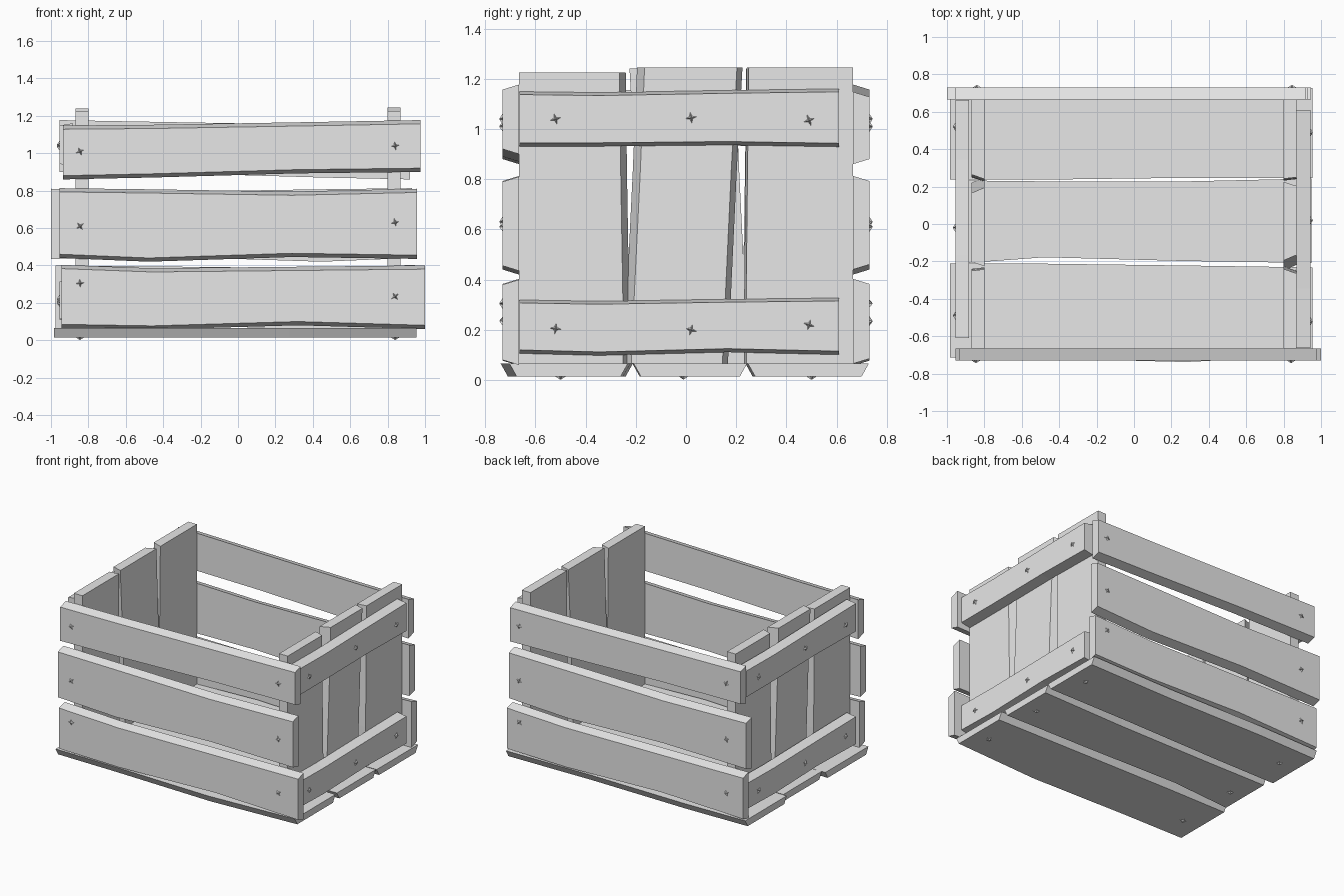
import bpy, bmesh, math, random
from mathutils import Matrix, Vector

random.seed(4)
if "Cube" in bpy.data.objects:
    bpy.data.objects.remove(bpy.data.objects["Cube"], do_unlink=True)

wood = bpy.data.materials.new("pale_grey")
wood.use_nodes = True
wood.diffuse_color = (0.8, 0.8, 0.8, 1)
wood.node_tree.nodes["Principled BSDF"].inputs["Base Color"].default_value = (0.8, 0.8, 0.8, 1)

STATIONS = (0, 0.25, 0.65, 1)   # bends along every board


def frame(along, across, outward, origin):
    """Board space (length, width, outward) to model space."""
    m = Matrix((along, across, outward)).transposed().to_4x4()
    m.translation = Vector(origin)
    return m


def finish(name, bm):
    bmesh.ops.recalc_face_normals(bm, faces=bm.faces)
    mesh = bpy.data.meshes.new(name)
    bm.to_mesh(mesh)
    bm.free()
    mesh.materials.append(wood)
    obj = bpy.data.objects.new(name, mesh)
    bpy.context.collection.objects.link(obj)
    return obj


def board(name, m, ends, low, high, thick, cham_lo=0.02, cham_hi=0.02):
    """Plank with a wobbly outline whose outer face is narrower than the inner."""
    bm = bmesh.new()
    rings = []
    for t, lo, hi in zip(STATIONS, low, high):
        u = ends[0] + (ends[1] - ends[0]) * t
        section = ((lo - cham_lo, 0), (hi + cham_hi, 0), (hi, thick), (lo, thick))
        rings.append([bm.verts.new(m @ Vector((u, v, w))) for v, w in section])
    for a, b in zip(rings, rings[1:]):
        for i in range(4):
            j = (i + 1) % 4
            bm.faces.new((a[i], a[j], b[j], b[i]))
    bm.faces.new(rings[0])
    bm.faces.new(rings[-1])
    return finish(name, bm)


def nail(name, m, u, v, w):
    """Low four-pointed star stud."""
    bm = bmesh.new()
    turn = random.uniform(0, math.pi / 2)
    ring = []
    for k in range(8):
        r = 0.008 if k % 2 else 0.024
        a = turn + k * math.pi / 4
        ring.append(bm.verts.new(m @ Vector((u + r * math.cos(a), v + r * math.sin(a), w - 0.001))))
    tip = bm.verts.new(m @ Vector((u, v, w + 0.014)))
    for k in range(8):
        bm.faces.new((ring[k], ring[(k + 1) % 8], tip))
    bm.faces.new(ring)
    finish(name, bm)


X, Y, Z = Vector((1, 0, 0)), Vector((0, 1, 0)), Vector((0, 0, 1))

# Long side boards: level, outline, ends at front and back, nail heights
long_boards = (
    ("top", (0.88, 0.89, 0.912, 0.92), (1.128, 1.132, 1.145, 1.157),
     (-0.935, 0.975), (-0.92, 0.955), (1.01, 1.04)),
    ("middle", (0.46, 0.44, 0.465, 0.455), (0.793, 0.787, 0.775, 0.79),
     (-0.955, 0.957), (-0.93, 1.0), (0.61, 0.63)),
    ("bottom", (0.085, 0.077, 0.1, 0.08), (0.383, 0.365, 0.373, 0.38),
     (-0.945, 1.0), (-0.945, 0.975), (0.305, 0.235)),
)
for side, s in (("front", 1), ("back", -1)):
    m = frame(X * s, Z, -Y * s, (0, -0.665 * s, 0))
    for level, low, high, front_ends, back_ends, heights in long_boards:
        ends = front_ends if s > 0 else back_ends
        board(f"{side}_{level}_board", m, ends, low, high, 0.065)
        for u, v in zip((-0.845, 0.84), heights):
            nail(f"{side}_{level}_nail", m, u, v, 0.065)

# End walls: three uprights held by two outer slats
slats = (
    ("upper", (0.945, 0.945, 0.95, 0.943), (1.137, 1.133, 1.142, 1.148), (1.04, 1.045, 1.035)),
    ("lower", (0.12, 0.112, 0.125, 0.115), (0.307, 0.302, 0.31, 0.315), (0.205, 0.2, 0.22)),
)
uprights = (
    ("first", (-0.665,) * 4, (-0.25, -0.252, -0.26, -0.265), 0, 0.025),
    ("middle", (-0.218, -0.205, -0.182, -0.165), (0.145, 0.158, 0.18, 0.203), 0.03, 0.022),
    ("last", (0.24, 0.24, 0.245, 0.25), (0.665,) * 4, 0.008, 0),
)
for side, s in (("left", 1), ("right", -1)):
    m = frame(Z, Y * s, X * s, (0.8 * s, 0, 0))
    tops = (1.225, 1.245, 1.245) if s > 0 else (1.24, 1.24, 1.222)
    for (part, low, high, c_lo, c_hi), top in zip(uprights, tops):
        board(f"{side}_{part}_upright", m, (0.065, top), low, high, 0.07, c_lo, c_hi)
    shift = 0.87 if s > 0 else 0.882
    m = frame(Y * s, Z, X * s, (shift * s, 0, 0))
    for level, low, high, heights in slats:
        board(f"{side}_{level}_slat", m, (-0.663, 0.61), low, high, 0.073, 0.014, 0.012)
        for u, v in zip((-0.52, 0.02, 0.49), heights):
            nail(f"{side}_{level}_slat_nail", m, u, v, 0.073)

# Floor boards, chamfered underneath
m = frame(X, Y, -Z, (0, 0, 0.065))
floor_boards = (
    ("front", (-0.985, 0.955), (-0.685, -0.69, -0.71, -0.675), (-0.24, -0.24, -0.25, -0.26), -0.5),
    ("middle", (-0.955, 0.95), (-0.185, -0.15, -0.17, -0.18), (0.205, 0.2, 0.2, 0.215), -0.01),
    ("back", (-0.985, 0.955), (0.265, 0.265, 0.275, 0.275), (0.69, 0.7, 0.69, 0.7), 0.5),
)
for part, ends, low, high, y in floor_boards:
    board(f"{part}_floor_board", m, ends, low, high, 0.05, 0.028, 0.028)
    for x in (-0.845, 0.84):
        nail(f"{part}_floor_nail", m, x, y, 0.05)
